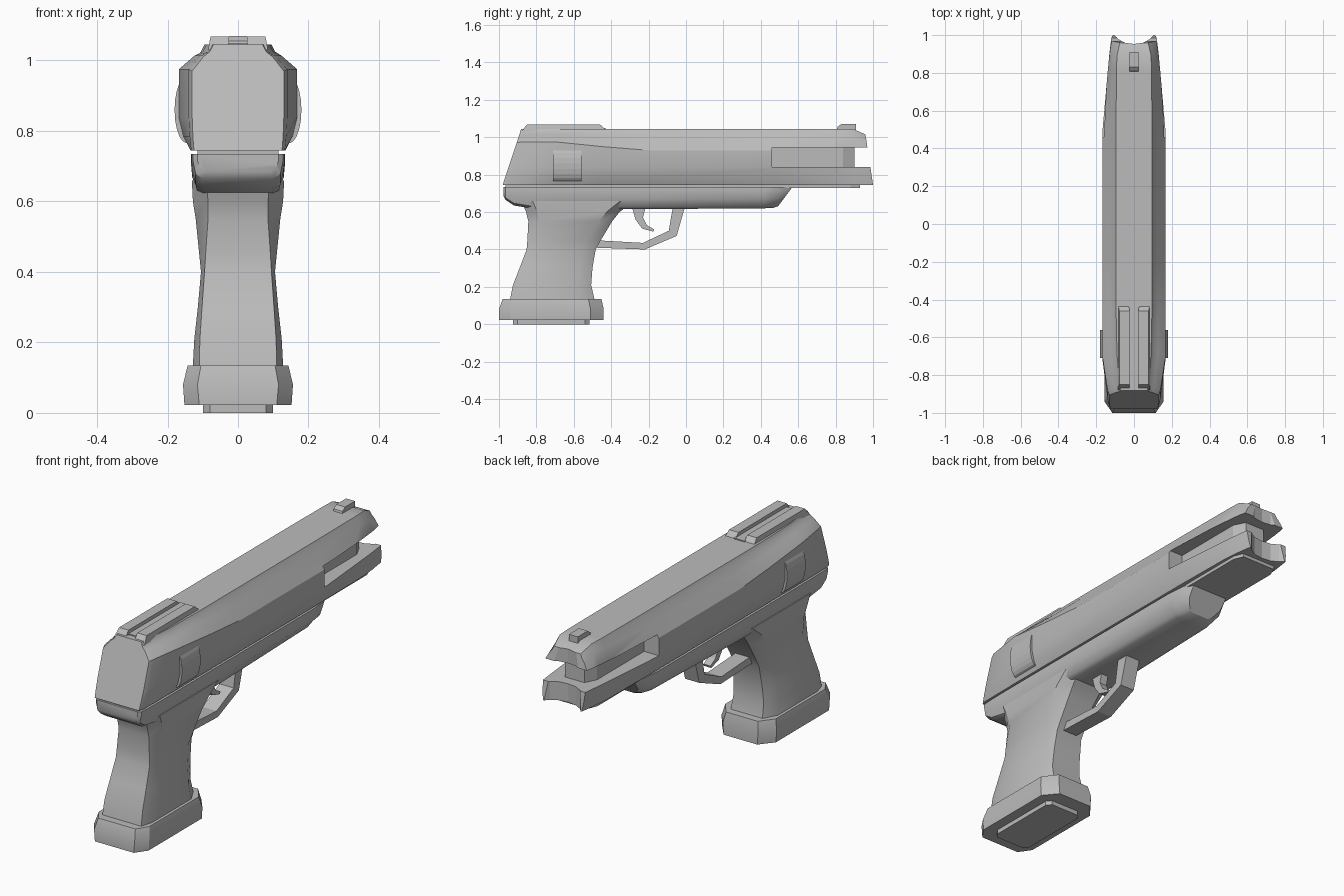
import bpy, bmesh, math

if "Cube" in bpy.data.objects:
    bpy.data.objects.remove(bpy.data.objects["Cube"])

gray = bpy.data.materials.new("gunmetal gray")
gray.diffuse_color = (0.5, 0.5, 0.5, 1)
gray.use_nodes = True
gray.node_tree.nodes["Principled BSDF"].inputs["Base Color"].default_value = gray.diffuse_color


def finish(bm, name, smooth=True):
    bmesh.ops.recalc_face_normals(bm, faces=bm.faces[:])
    me = bpy.data.meshes.new(name)
    bm.to_mesh(me)
    bm.free()
    me.materials.append(gray)
    ob = bpy.data.objects.new(name, me)
    bpy.context.collection.objects.link(ob)
    if smooth:
        bpy.ops.object.select_all(action='DESELECT')
        ob.select_set(True)
        bpy.context.view_layer.objects.active = ob
        bpy.ops.object.shade_smooth_by_angle(angle=math.radians(32))
    return ob


def loft(name, rings):
    """Skin equal-sized rings of points and cap both ends."""
    bm = bmesh.new()
    vs = [[bm.verts.new(p) for p in r] for r in rings]
    n = len(rings[0])
    for a, b in zip(vs, vs[1:]):
        for i in range(n):
            j = (i + 1) % n
            bm.faces.new((a[i], a[j], b[j], b[i]))
    bm.faces.new(vs[0])
    bm.faces.new(vs[-1])
    return finish(bm, name)


def mirrored(half):
    return half + [(-x, y, z) for x, y, z in reversed(half)]


def prism(name, pts, lo, hi, axis):
    """Extrude a 2D outline along an axis (x: yz, y: xz, z: xy)."""
    def put(p, t):
        return {'x': (t, p[0], p[1]), 'y': (p[0], t, p[1]), 'z': (p[0], p[1], t)}[axis]
    bm = bmesh.new()
    f = bm.faces.new([bm.verts.new(put(p, lo)) for p in pts])
    ext = bmesh.ops.extrude_face_region(bm, geom=[f])['geom']
    d = put((0, 0), hi - lo)
    bmesh.ops.translate(bm, vec=d, verts=[v for v in ext if isinstance(v, bmesh.types.BMVert)])
    return finish(bm, name, False)


def cut(ob, cutter):
    m = ob.modifiers.new("cut", 'BOOLEAN')
    m.object = cutter
    m.solver = 'EXACT'
    bpy.context.view_layer.objects.active = ob
    bpy.ops.object.modifier_apply(modifier=m.name)
    bpy.data.objects.remove(cutter)


# Slide: station = y, bottom / side / top half width, shoulder z, rake
def slide_ring(y, wb, ws, wt, zs, rake, top=1.045):
    half = [(wb, .745), (wb + (ws - wb) * .6, .785), (ws, .84), (ws, zs),
            (wt + (ws - wt) * .35, zs + (top - zs) * .55), (wt, top - .02), (wt - .01, top)]
    return mirrored([(x, y + rake * (z - .745), z) for x, z in half])


slide = loft("slide", [slide_ring(*s) for s in (
    (-.98, .125, .13, .08, .97, .33),
    (-.955, .133, .14, .085, .975, .33),
    (-.72, .135, .168, .1, .975, .1),
    (-.45, .135, .168, .105, .95, 0),
    (-.2, .135, .168, .105, .93, 0),
    (.48, .135, .168, .105, .93, 0),
    (.82, .13, .138, .103, .95, 0),
    (.91, .123, .13, .1, .95, -.06),
    (1.0, .11, .12, .085, .94, -.15, 1.015))])

# Open muzzle sides, leaving the barrel block in the middle
u = [(.3, .46), (.085, .46), (.085, .84), (.055, .9)]
cut(slide, prism("slot_cutter", u + [(-x, y) for x, y in reversed(u)] + [(-.3, 1.2), (.3, 1.2)],
                 .84, .945, 'z'))
# Concave muzzle face
scoop = [(.108, 1.005), (.085, .98), (.05, .96), (0, .953)]
cut(slide, prism("scoop_cutter", scoop + [(-x, y) for x, y in scoop[-2::-1]] + [(-.108, 1.2), (.108, 1.2)],
                 .7, 1.2, 'z'))

# Thin rail between slide and frame
prism("slide_rail", [(-.115, -.965), (.115, -.965), (.115, .88), (.095, .93),
                     (-.095, .93), (-.115, .88)], .728, .75, 'z')

# Rear sight: two raised ribs over a low centre strip
for s, name in ((-1, "left"), (1, "right")):
    loft("rear_sight_" + name, [[(s * x0, y, z), (s * x1, y, z), (s * x1, y2, z), (s * x0, y2, z)]
         for x0, x1, y, y2, z in ((.025, .085, -.88, -.42, 1.03), (.025, .078, -.85, -.46, 1.068))])
prism("rear_sight_channel", [(-.03, -.85), (.03, -.85), (.03, -.43), (-.03, -.43)], 1.03, 1.05, 'z')

# Front sight
prism("front_sight", [(.8, 1.02), (.81, 1.055), (.83, 1.07), (.91, 1.07), (.91, 1.02)], -.025, .025, 'x')

# Rounded side pads
for s, name in ((-1, "left"), (1, "right")):
    arc = [(s * (.145 + .035 * math.cos(a)), .86 + .095 * math.sin(a))
           for a in (math.radians(-90 + 180 * i / 10) for i in range(11))]
    prism("side_pad_" + name, arc, -.71, -.56, 'y')


# Frame under the slide
def frame_ring(y, w, zb, wb, rake=0):
    half = [(w, .735), (w, .715), (w - .004, zb + (.735 - zb) * .45), (wb, zb + .012), (wb - .02, zb)]
    return mirrored([(x, y + rake * (.735 - z), z) for x, z in half])


loft("frame", [frame_ring(*s) for s in (
    (-.975, .115, .685, .11), (-.965, .128, .665, .12), (-.92, .132, .635, .12),
    (-.8, .134, .615, .115), (-.3, .134, .615, .115), (.42, .134, .62, .1),
    (.52, .125, .622, .085, -.5), (.57, .1, .63, .07, -.75))])


# Grip and magazine base share rounded rectangular rings
def grip_ring(z, yb, yf, w, wb, wf, cb=.06, cf=.07):
    return mirrored([(wb, yb, z), (w, yb + cb, z), (w, yf - cf, z), (wf, yf, z)])


loft("grip", [grip_ring(*s) for s in (
    (.135, -.94, -.49, .128, .11, .09),
    (.21, -.925, -.507, .124, .108, .085),
    (.3, -.89, -.5, .114, .102, .08),
    (.4, -.852, -.483, .105, .095, .075),
    (.45, -.848, -.455, .11, .092, .075),
    (.55, -.843, -.395, .12, .085, .075),
    (.6, -.855, -.355, .128, .085, .08),
    (.66, -.88, -.28, .131, .09, .09))])
loft("magazine_base", [grip_ring(*s) for s in (
    (.022, -1, -.44, .152, .11, .095), (.08, -1, -.44, .156, .115, .1),
    (.135, -.98, -.452, .143, .105, .09))])
loft("magazine_plate", [grip_ring(z, -.925, -.515, .1, .08, .08, .025, .025) for z in (0, .03)])

# Trigger guard and trigger
prism("trigger_guard", [(-.5, .41), (-.22, .4), (-.05, .472), (-.005, .63), (-.07, .63),
                        (-.092, .5), (-.23, .435), (-.5, .45)], -.04, .04, 'x')
prism("trigger", [(-.29, .63), (-.27, .56), (-.235, .512), (-.175, .495), (-.17, .507),
                  (-.21, .53), (-.23, .57), (-.215, .63)], -.02, .02, 'x')
